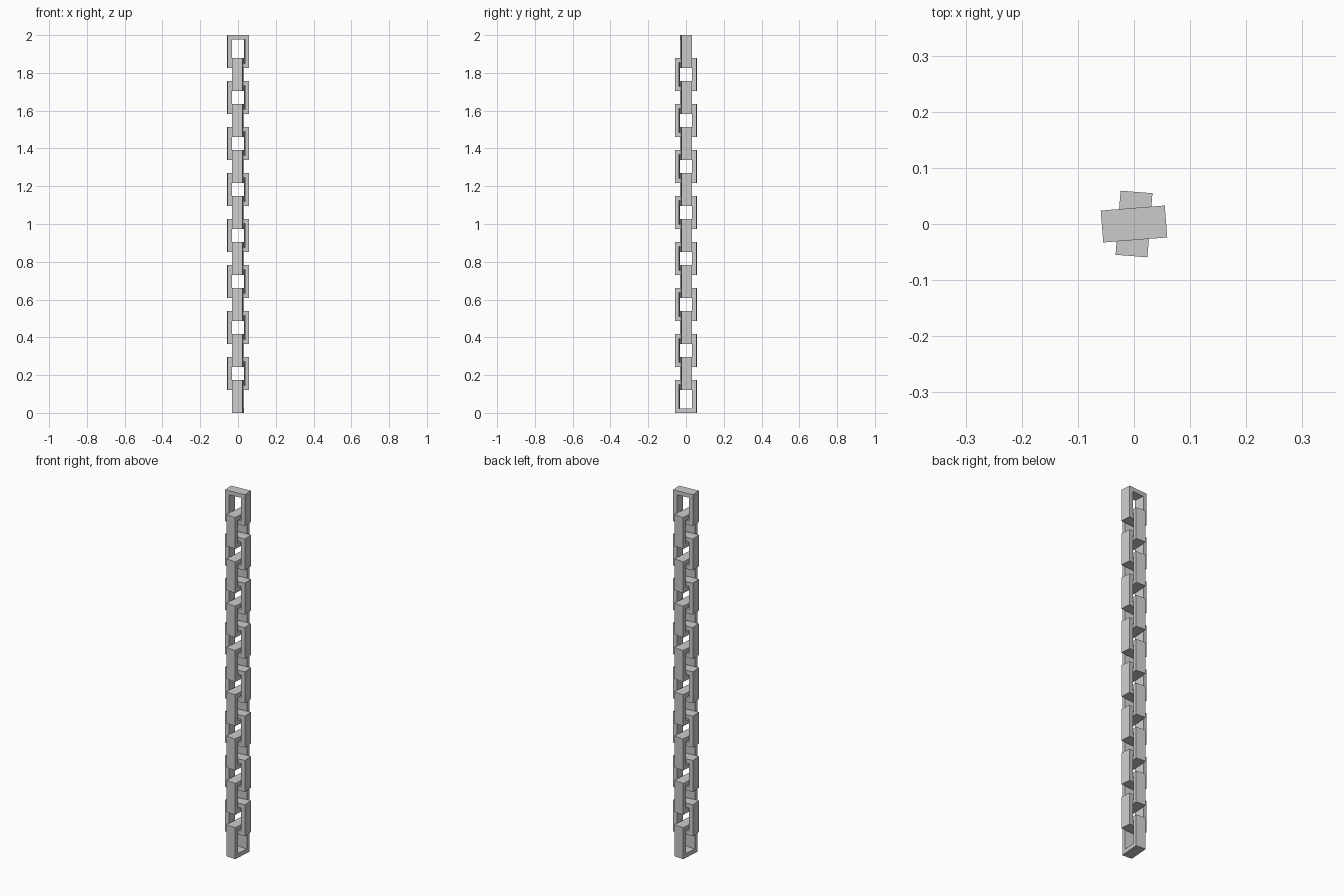
import bpy, bmesh, math

if "Cube" in bpy.data.objects:
    bpy.data.objects.remove(bpy.data.objects["Cube"])

COUNT = 16        # links in the chain
LENGTH = 0.173    # link height
WIDTH = 0.1145    # link width
DEPTH = 0.057     # link thickness front to back
BAR = 0.0225      # bar width around the opening
PITCH = (2.0 - LENGTH) / (COUNT - 1)


def link_mesh():
    """Rectangular ring, extruded along y."""
    bm = bmesh.new()
    w, h = WIDTH / 2, LENGTH / 2
    corners = [(-1, -1), (1, -1), (1, 1), (-1, 1)]

    def loop(hw, hh, y):
        return [bm.verts.new((sx * hw, y, sz * hh)) for sx, sz in corners]

    # outer front, inner front, inner back, outer back
    rings = [loop(w, h, -DEPTH / 2), loop(w - BAR, h - BAR, -DEPTH / 2),
             loop(w - BAR, h - BAR, DEPTH / 2), loop(w, h, DEPTH / 2)]
    for k in range(4):
        a, b = rings[k], rings[(k + 1) % 4]
        for i in range(4):
            j = (i + 1) % 4
            bm.faces.new((a[i], a[j], b[j], b[i]))
    bmesh.ops.recalc_face_normals(bm, faces=bm.faces)
    mesh = bpy.data.meshes.new("chain_link")
    bm.to_mesh(mesh)
    bm.free()
    return mesh


# Chain: links alternate direction, each slightly twisted
mesh = link_mesh()
for n in range(COUNT):
    link = bpy.data.objects.new(f"chain_link_{n + 1}", mesh)
    link.location.z = LENGTH / 2 + n * PITCH
    link.rotation_euler.z = math.radians(4.5 if n % 2 else 85.5)
    bpy.context.collection.objects.link(link)
